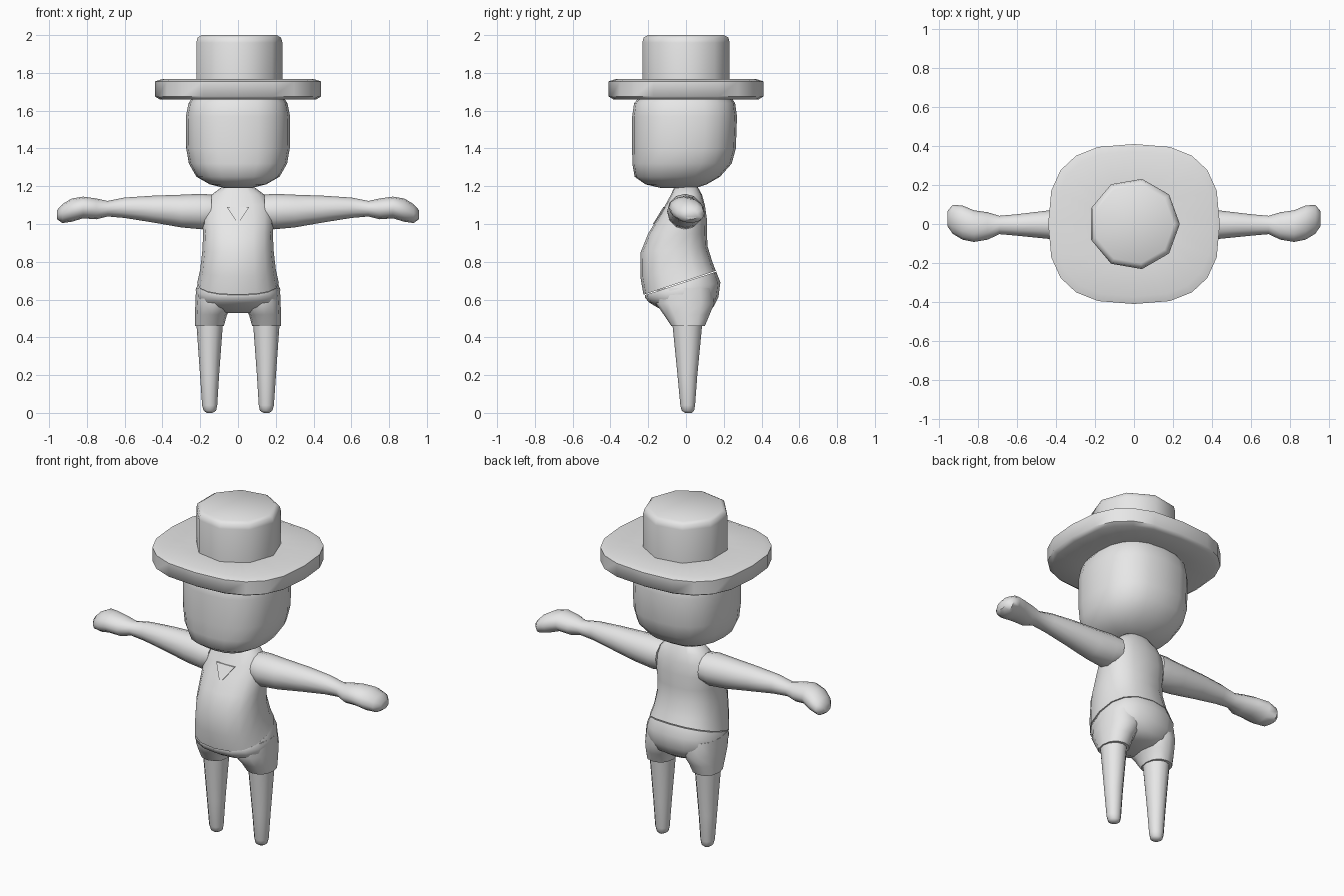
import bpy, bmesh, math

grey = bpy.data.materials.new("light_grey")
grey.diffuse_color = (0.8, 0.8, 0.8, 1)


def finish(name, bm, mirror=False, angle=50):
    bmesh.ops.recalc_face_normals(bm, faces=bm.faces)
    mesh = bpy.data.meshes.new(name)
    bm.to_mesh(mesh)
    bm.free()
    mesh.materials.append(grey)
    ob = bpy.data.objects.new(name, mesh)
    bpy.context.collection.objects.link(ob)
    bpy.ops.object.select_all(action='DESELECT')
    ob.select_set(True)
    bpy.context.view_layer.objects.active = ob
    bpy.ops.object.shade_smooth_by_angle(angle=math.radians(angle))
    if mirror:
        ob.modifiers.new("mirror", 'MIRROR')
    return ob


def loft(name, rings, sides=16, power=2.0, axis='z', mirror=False, angle=50):
    """Skin rings of (position, a0, a1, b0, b1[, tilt]) along z (a=x, b=y) or x (a=y, b=z)."""
    bm = bmesh.new()
    loops = []
    for t, a0, a1, b0, b1, *tilt in rings:
        loop = []
        for i in range(sides):
            w = 2 * math.pi * i / sides
            c, s = math.cos(w), math.sin(w)
            a = (a0 + a1) / 2 + (a1 - a0) / 2 * math.copysign(abs(c) ** (2 / power), c)
            b = (b0 + b1) / 2 + (b1 - b0) / 2 * math.copysign(abs(s) ** (2 / power), s)
            if axis == 'z':
                co = (a, b, t + (tilt[0] * b if tilt else 0))
            else:
                co = (t, a, b)
            loop.append(bm.verts.new(co))
        loops.append(loop)
    for p, q in zip(loops, loops[1:]):
        for i in range(sides):
            j = (i + 1) % sides
            bm.faces.new((p[i], p[j], q[j], q[i]))
    bm.faces.new(loops[0])
    bm.faces.new(loops[-1])
    return finish(name, bm, mirror, angle)


def upright(rows):
    """Rows of (z, half width, front, back[, tilt]) centred on x = 0."""
    return [(z, -w, w, f, b, *k) for z, w, f, b, *k in rows]


# Shirt with a hem that rises towards the back
loft("shirt", upright([
    (0.70, 0.216, -0.225, 0.158, 0.33), (0.77, 0.200, -0.242, 0.140, 0.2),
    (0.87, 0.188, -0.240, 0.115, 0.08), (0.95, 0.185, -0.200, 0.110),
    (1.03, 0.190, -0.150, 0.110), (1.10, 0.180, -0.110, 0.100),
    (1.155, 0.140, -0.080, 0.085), (1.20, 0.080, -0.060, 0.060)]),
    power=2.4)

# Collar notch as a thin plate on the chest
bm = bmesh.new()
tri = [(-0.06, -0.120, 1.09), (0.06, -0.120, 1.09), (0, -0.175, 1.0)]
front = [bm.verts.new(p) for p in tri]
back = [bm.verts.new((x, y + 0.009, z)) for x, y, z in tri]
bm.faces.new(front)
bm.faces.new(back)
for i in range(3):
    j = (i + 1) % 3
    bm.faces.new((front[i], front[j], back[j], back[i]))
finish("collar", bm, angle=30)

# Shorts: seat and two short legs
loft("shorts_seat", upright([
    (0.695, 0.212, -0.218, 0.160, 0.33), (0.655, 0.224, -0.218, 0.182, 0.2),
    (0.60, 0.220, -0.195, 0.172, 0.08), (0.56, 0.185, -0.155, 0.145),
    (0.53, 0.090, -0.090, 0.100)]), power=2.4)
loft("shorts_leg", [
    (0.46, 0.075, 0.227, -0.078, 0.100), (0.52, 0.058, 0.227, -0.118, 0.125),
    (0.58, 0.020, 0.226, -0.160, 0.150), (0.66, 0.015, 0.222, -0.150, 0.140)],
    sides=12, power=2.3, mirror=True)

# Tapered legs with rounded ends
loft("leg", [
    (0.0, 0.135, 0.165, -0.005, 0.030), (0.012, 0.116, 0.182, -0.023, 0.043),
    (0.04, 0.110, 0.190, -0.030, 0.048), (0.20, 0.100, 0.201, -0.045, 0.060),
    (0.47, 0.080, 0.220, -0.072, 0.086)], sides=12, mirror=True)

# Arm, wrist and mitten hand in one skin
loft("arm", [
    (0.14, -0.09, 0.09, 0.985, 1.155), (0.19, -0.10, 0.09, 0.972, 1.160),
    (0.30, -0.09, 0.08, 0.982, 1.155), (0.45, -0.075, 0.068, 1.008, 1.150),
    (0.60, -0.060, 0.050, 1.032, 1.140), (0.69, -0.052, 0.042, 1.040, 1.122),
    (0.75, -0.080, 0.060, 1.025, 1.135), (0.82, -0.092, 0.070, 1.030, 1.145),
    (0.88, -0.080, 0.095, 1.012, 1.135), (0.93, -0.050, 0.098, 1.005, 1.105),
    (0.957, -0.010, 0.065, 1.025, 1.075)], sides=12, axis='x', mirror=True)

# Head with the chin pushed forward
loft("head", upright([
    (1.19, 0.070, -0.130, 0.050), (1.21, 0.150, -0.215, 0.110),
    (1.25, 0.220, -0.272, 0.180), (1.32, 0.260, -0.284, 0.242),
    (1.40, 0.274, -0.285, 0.264), (1.57, 0.276, -0.285, 0.270),
    (1.64, 0.262, -0.275, 0.260), (1.70, 0.220, -0.220, 0.220)]),
    sides=20, power=2.5)

# Hat brim: rounded square slab with a slight lip
loft("hat_brim", upright([
    (1.664, 0.26, -0.26, 0.26), (1.660, 0.415, -0.385, 0.385),
    (1.675, 0.440, -0.410, 0.410), (1.755, 0.440, -0.410, 0.410),
    (1.768, 0.400, -0.372, 0.372), (1.762, 0.20, -0.20, 0.20)]),
    sides=20, power=2.7, angle=60)

# Nine-sided hat crown
loft("hat_crown", upright([
    (1.74, 0.235, -0.235, 0.235), (1.96, 0.235, -0.235, 0.235),
    (1.987, 0.228, -0.228, 0.228), (2.0, 0.205, -0.205, 0.205)]), sides=9)
